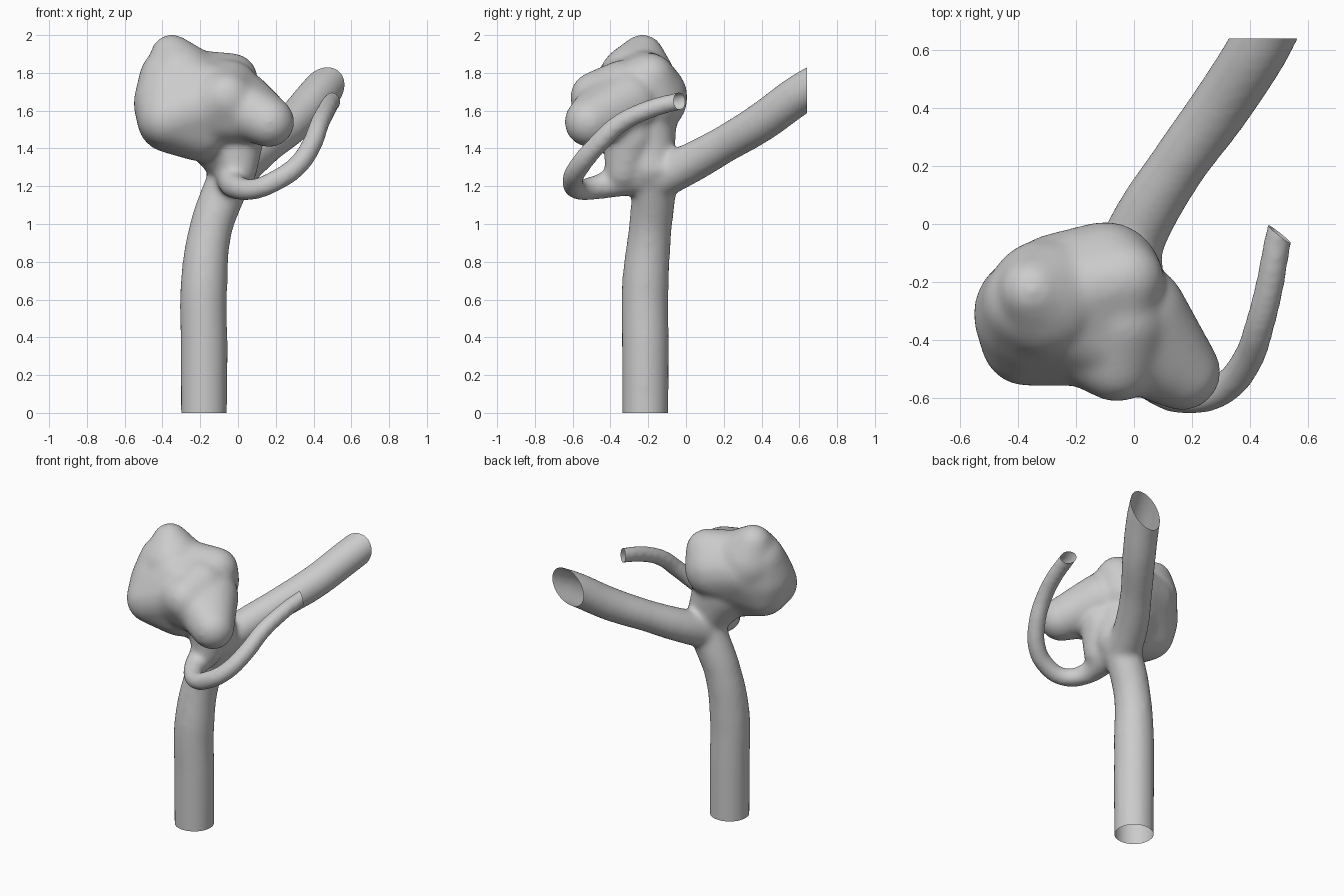
import bpy, bmesh
from mathutils import Vector

if "Cube" in bpy.data.objects:
    bpy.data.objects.remove(bpy.data.objects["Cube"])

parts = bmesh.new()


def tube(points):
    """Add a capped smooth tube through (x, y, z, radius) points."""
    cu = bpy.data.curves.new("path", 'CURVE')
    cu.dimensions = '3D'
    cu.bevel_depth = 1.0
    cu.bevel_resolution = 6
    cu.use_fill_caps = True
    sp = cu.splines.new('BEZIER')
    sp.bezier_points.add(len(points) - 1)
    for bp, (x, y, z, r) in zip(sp.bezier_points, points):
        bp.co = (x, y, z)
        bp.radius = r
        bp.handle_left_type = bp.handle_right_type = 'AUTO'
    ob = bpy.data.objects.new("path", cu)
    bpy.context.collection.objects.link(ob)
    dg = bpy.context.evaluated_depsgraph_get()
    me = bpy.data.meshes.new_from_object(ob.evaluated_get(dg))
    bm = bmesh.new()
    bm.from_mesh(me)
    bmesh.ops.remove_doubles(bm, verts=bm.verts, dist=1e-5)
    bmesh.ops.holes_fill(bm, edges=[e for e in bm.edges if e.is_boundary])
    append(bm)
    bpy.data.objects.remove(ob)
    bpy.data.curves.remove(cu)
    bpy.data.meshes.remove(me)


def lobe(balls):
    """Add the convex hull of (x, y, z, radius) balls."""
    bm = bmesh.new()
    for x, y, z, r in balls:
        new = bmesh.ops.create_icosphere(bm, subdivisions=3, radius=r)["verts"]
        bmesh.ops.translate(bm, verts=new, vec=(x, y, z))
    hull = bmesh.ops.convex_hull(bm, input=bm.verts)
    junk = [g for g in hull["geom_interior"] if isinstance(g, bmesh.types.BMVert)]
    bmesh.ops.delete(bm, geom=junk, context='VERTS')
    append(bm)


def append(bm):
    bmesh.ops.recalc_face_normals(bm, faces=bm.faces)
    me = bpy.data.meshes.new("part")
    bm.to_mesh(me)
    bm.free()
    parts.from_mesh(me)
    bpy.data.meshes.remove(me)


# trunk
tube([(-.18, -.215, -.1, .124), (-.18, -.215, .35, .126), (-.18, -.215, .68, .126),
      (-.145, -.19, .97, .115), (-.07, -.17, 1.18, .118), (0, -.17, 1.34, .12)])
# large branch
tube([(-.04, -.15, 1.24, .115), (.025, 0, 1.31, .108), (.15, .2, 1.42, .1),
      (.295, .4, 1.54, .106), (.425, .6, 1.685, .108), (.50, .74, 1.77, .105)])
# small curling branch
tube([(-.02, -.18, 1.27, .10), (-.025, -.33, 1.235, .09), (-.005, -.47, 1.195, .066),
      (.09, -.575, 1.185, .057), (.2, -.6, 1.23, .058), (.31, -.565, 1.305, .058),
      (.395, -.46, 1.43, .056), (.43, -.36, 1.525, .054), (.47, -.2, 1.605, .052),
      (.495, -.06, 1.645, .05), (.52, .04, 1.665, .05)])
# neck of the sac, widened towards the small branch
lobe([(-.02, -.19, 1.3, .125), (-.12, -.25, 1.52, .2)])
lobe([(.0, -.33, 1.28, .1), (.0, -.3, 1.46, .14)])
# main sac
lobe([(-.35, -.31, 1.64, .205), (-.37, -.40, 1.56, .16), (-.36, -.27, 1.77, .165),
      (-.26, -.22, 1.70, .19), (-.10, -.19, 1.67, .2), (-.03, -.19, 1.77, .135),
      (-.2, -.32, 1.53, .2), (-.36, -.31, 1.55, .175), (-.09, -.38, 1.66, .18)])
# crown bump, front bump and front right lobe
lobe([(-.35, -.23, 1.89, .115), (-.30, -.26, 1.75, .21)])
lobe([(-.06, -.475, 1.67, .14), (-.16, -.36, 1.62, .2), (-.05, -.33, 1.7, .17),
      (.04, -.43, 1.58, .15)])
lobe([(.165, -.51, 1.54, .135), (.01, -.31, 1.64, .175), (.0, -.42, 1.62, .16)])

# fuse all parts into one smooth skin
me = bpy.data.meshes.new("fused_parts")
parts.to_mesh(me)
parts.free()
vessel = bpy.data.objects.new("blood_vessel_with_sac", me)
bpy.context.collection.objects.link(vessel)
rm = vessel.modifiers.new("fuse", 'REMESH')
rm.mode = 'VOXEL'
rm.voxel_size = 0.014
sm = vessel.modifiers.new("soften", 'SMOOTH')
sm.factor = 0.5
sm.iterations = 24
dg = bpy.context.evaluated_depsgraph_get()
skin = bpy.data.meshes.new_from_object(vessel.evaluated_get(dg))
vessel.modifiers.clear()

# cut the three vessel ends open
bm = bmesh.new()
bm.from_mesh(skin)
for co, no, reach in [((-.18, -.215, 0), (0, 0, -1), .3),
                      ((.46, .64, 1.72), (0, 1, 0), .3),
                      ((.495, -.03, 1.65), (.6, .75, .1), .14)]:
    c = Vector(co)
    faces = [f for f in bm.faces if (f.calc_center_median() - c).length < reach]
    geom = set(faces)
    for f in faces:
        geom.update(f.verts)
        geom.update(f.edges)
    bmesh.ops.bisect_plane(bm, geom=list(geom), plane_co=c, plane_no=no, clear_outer=True)
for f in bm.faces:
    f.smooth = True
bm.to_mesh(skin)
bm.free()
vessel.data = skin
bpy.data.meshes.remove(me)
skin.name = "blood_vessel_with_sac"
